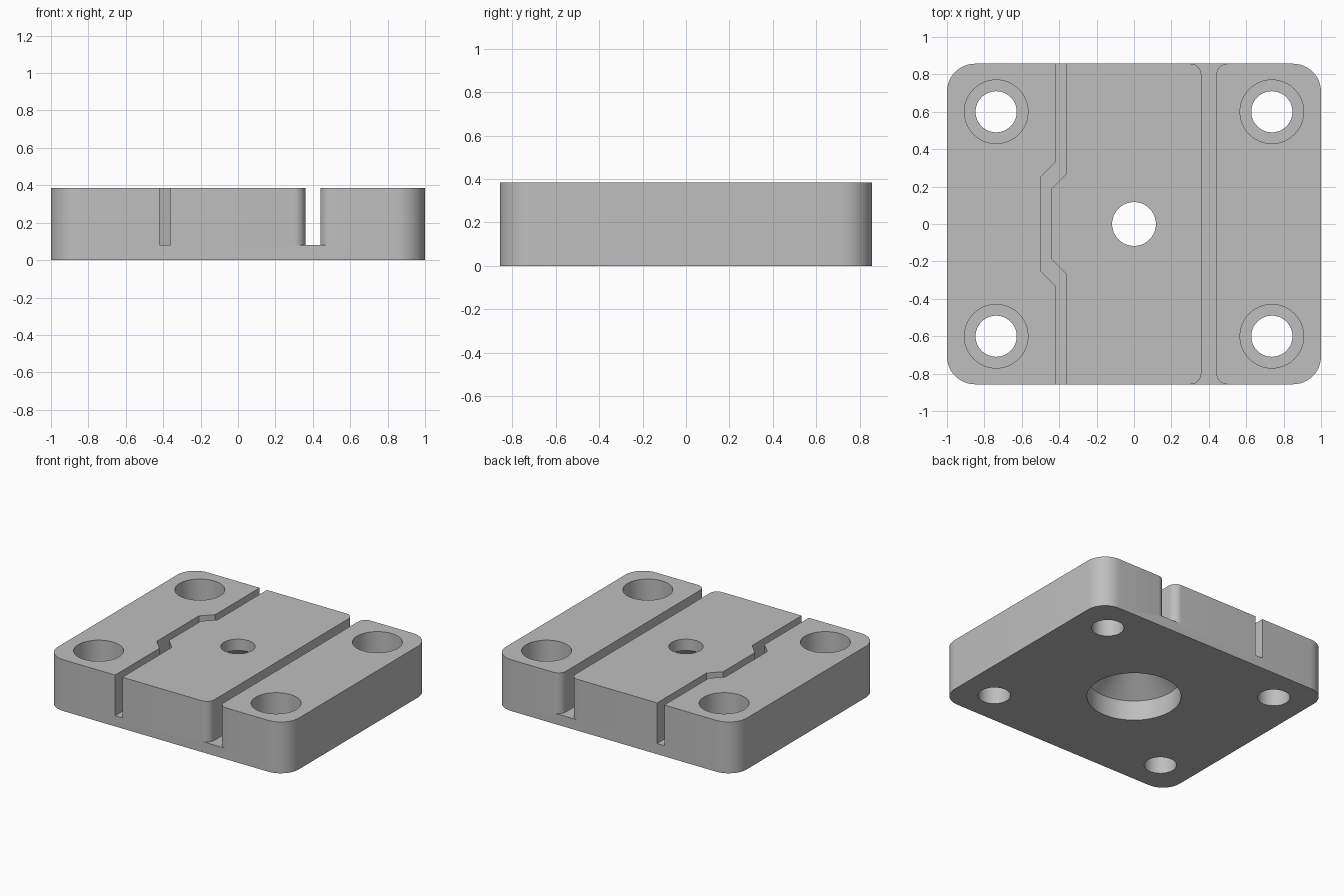
import bpy, bmesh, math

if "Cube" in bpy.data.objects:
    bpy.data.objects.remove(bpy.data.objects["Cube"])

HX, HY, H = 1.0, 0.857, 0.385    # half length, half depth, height
FLOOR = 0.08                     # slot floor height


def finish(name, bm):
    bmesh.ops.recalc_face_normals(bm, faces=bm.faces)
    me = bpy.data.meshes.new(name)
    bm.to_mesh(me)
    bm.free()
    ob = bpy.data.objects.new(name, me)
    bpy.context.collection.objects.link(ob)
    return ob


def prism(name, pts, z0, z1):
    """Extrude a closed outline upward."""
    bm = bmesh.new()
    face = bm.faces.new([bm.verts.new((x, y, z0)) for x, y in pts])
    ext = bmesh.ops.extrude_face_region(bm, geom=[face])
    verts = [v for v in ext["geom"] if isinstance(v, bmesh.types.BMVert)]
    bmesh.ops.translate(bm, verts=verts, vec=(0, 0, z1 - z0))
    return finish(name, bm)


def lathe(name, profile, x, y, n=48):
    """Capped solid of revolution from (radius, z) pairs."""
    bm = bmesh.new()
    rings = [[bm.verts.new((x + r * math.cos(2 * math.pi * i / n),
                            y + r * math.sin(2 * math.pi * i / n), z))
              for i in range(n)] for r, z in profile]
    for a, b in zip(rings, rings[1:]):
        for i in range(n):
            j = (i + 1) % n
            bm.faces.new((a[i], a[j], b[j], b[i]))
    bm.faces.new(rings[0])
    bm.faces.new(rings[-1])
    return finish(name, bm)


def arc(cx, cy, r, a0, a1, n=12):
    return [(cx + r * math.cos(math.radians(a0 + (a1 - a0) * i / n)),
             cy + r * math.sin(math.radians(a0 + (a1 - a0) * i / n)))
            for i in range(n + 1)]


# Plate with rounded corners
R = 0.15
outline = []
for sx, sy, a in ((1, 1, 0), (-1, 1, 90), (-1, -1, 180), (1, -1, 270)):
    outline += arc(sx * (HX - R), sy * (HY - R), R, a, a + 90)
plate = prism("clamp_plate", outline, 0, H)
cutters = []

# Straight slot with rounded mouths at both ends
m, x0, x1, e = 0.06, 0.36, 0.44, HY + 0.05
back = [(x1, 0)] + arc(x1 + m, HY - m, m, 180, 90, 8) + [(x1 + m, e), (x0 - m, e)] \
    + arc(x0 - m, HY - m, m, 90, 0, 8) + [(x0, 0)]
front = [(x, -y) for x, y in reversed(back[1:-1])]
cutters.append(prism("straight_slot_cutter", back + front, FLOOR, H + 0.1))

# Narrow slot with a sideways jog in the middle
left = [(-0.42, e), (-0.42, 0.33), (-0.50, 0.25)]
right = [(-0.44, 0.19), (-0.36, 0.27), (-0.36, e)]
left += [(x, -y) for x, y in reversed(left)]
right = [(x, -y) for x, y in reversed(right)] + right
cutters.append(prism("jogged_slot_cutter", left + right, FLOOR, H + 0.1))

# Counterbored corner holes
for sx in (-1, 1):
    for sy in (-1, 1):
        cutters.append(lathe("bolt_hole_cutter",
                             [(0.11, -0.1), (0.11, 0.17), (0.17, 0.17), (0.17, H + 0.1)],
                             sx * 0.737, sy * 0.6))

# Centre hole: wide bore below, cone, narrow hole on top
cutters.append(lathe("centre_hole_cutter",
                     [(0.32, -0.1), (0.32, 0.15), (0.117, 0.30), (0.117, H + 0.1)], 0, 0, 64))

# Cut everything out of the plate
bpy.context.view_layer.objects.active = plate
plate.select_set(True)
for c in cutters:
    mod = plate.modifiers.new("cut", "BOOLEAN")
    mod.operation = "DIFFERENCE"
    mod.solver = "EXACT"
    mod.object = c
    bpy.ops.object.modifier_apply(modifier=mod.name)
    bpy.data.objects.remove(c)

# Grey metal, smooth round walls with sharp edges
mat = bpy.data.materials.new("grey metal")
mat.diffuse_color = (0.52, 0.52, 0.52, 1)
mat.use_nodes = True
mat.node_tree.nodes["Principled BSDF"].inputs["Base Color"].default_value = mat.diffuse_color
plate.data.materials.clear()
plate.data.materials.append(mat)
bpy.ops.object.shade_smooth_by_angle(angle=math.radians(30))
